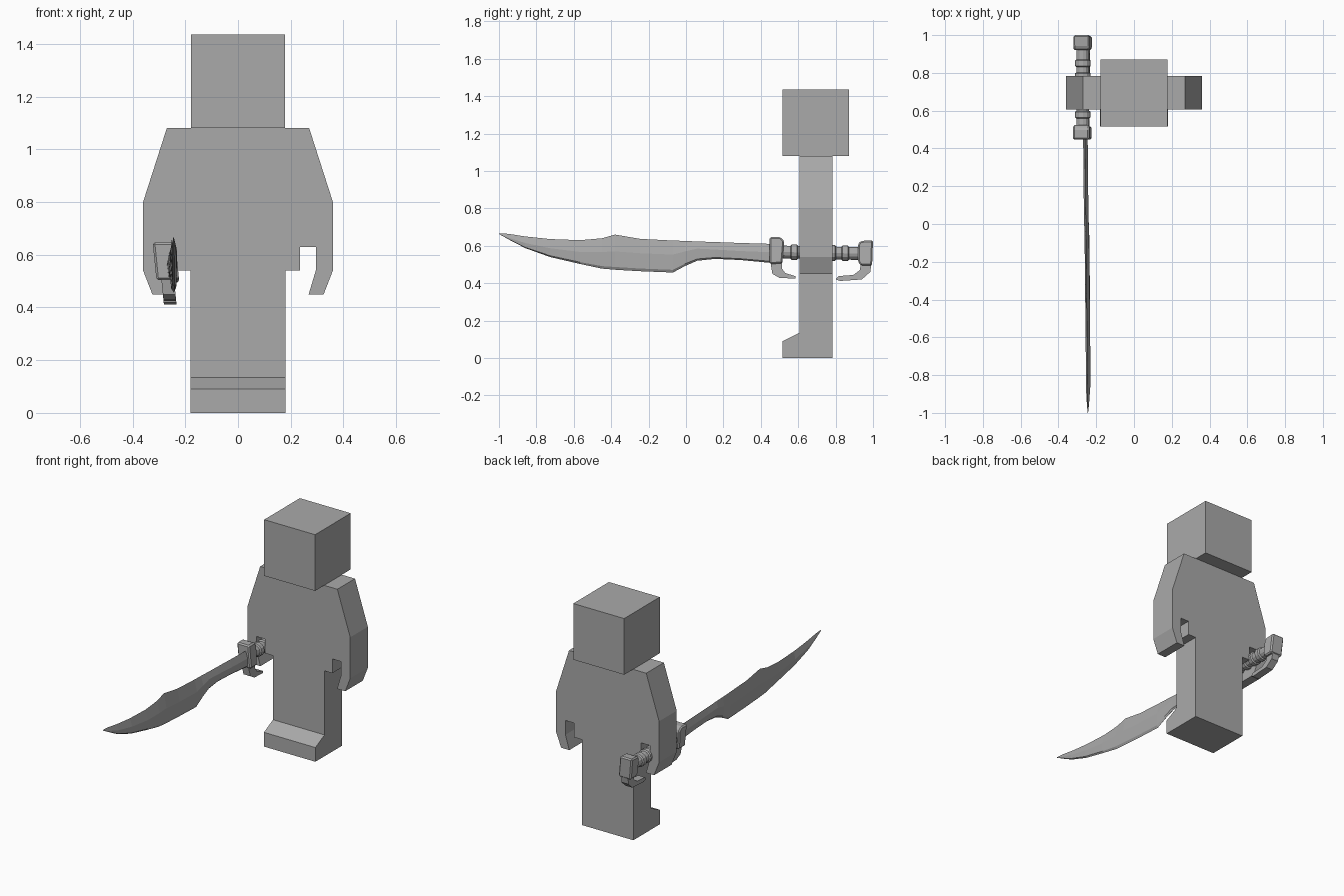
import bpy, bmesh, math

grey = bpy.data.materials.new("plain grey")
grey.diffuse_color = (0.4, 0.4, 0.4, 1)


def finish(name, bm):
    bmesh.ops.recalc_face_normals(bm, faces=bm.faces)
    mesh = bpy.data.meshes.new(name)
    bm.to_mesh(mesh)
    bm.free()
    mesh.materials.append(grey)
    obj = bpy.data.objects.new(name, mesh)
    bpy.context.collection.objects.link(obj)
    return obj


def loft(name, rings):
    """Skin equal-length closed rings and cap both ends."""
    bm = bmesh.new()
    vs = [[bm.verts.new(p) for p in ring] for ring in rings]
    n = len(rings[0])
    for a, b in zip(vs, vs[1:]):
        for i in range(n):
            j = (i + 1) % n
            bm.faces.new((a[i], a[j], b[j], b[i]))
    bm.faces.new(vs[0])
    bm.faces.new(vs[-1])
    return finish(name, bm)


def side_prism(name, yz, half, x=0.0, roll=0.0):
    """Extrude a side profile along x; roll leans it sideways with height."""
    return loft(name, [[(x + s * half - roll * (z - 0.56), y, z) for y, z in yz]
                       for s in (-1, 1)])


# Body: torso, arms and legs as one mirrored front profile
half = [(0.27, 1.08), (0.36, 0.80), (0.36, 0.54), (0.325, 0.45), (0.268, 0.45),
        (0.295, 0.54), (0.295, 0.63), (0.235, 0.63), (0.235, 0.54),
        (0.18, 0.54), (0.18, 0)]
outline = half + [(-x, z) for x, z in reversed(half)]
loft("body", [[(x, y, z) for x, z in outline] for y in (0.607, 0.783)])

# Head and feet
side_prism("head", [(0.516, 1.08), (0.872, 1.08), (0.872, 1.435), (0.516, 1.435)], 0.178)
side_prism("feet", [(0.516, 0), (0.607, 0), (0.607, 0.135), (0.516, 0.09)], 0.18)

# Blade: y, top edge, ridge, lower edge
sections = [(0.46, 0.61, 0.565, 0.508), (0.29, 0.615, 0.572, 0.524),
            (0.155, 0.62, 0.58, 0.53), (0.06, 0.623, 0.585, 0.52),
            (-0.005, 0.626, 0.57, 0.492), (-0.07, 0.628, 0.553, 0.457),
            (-0.245, 0.637, 0.56, 0.464), (-0.38, 0.66, 0.57, 0.472),
            (-0.45, 0.64, 0.567, 0.478), (-0.567, 0.63, 0.567, 0.503),
            (-0.727, 0.636, 0.587, 0.54), (-0.86, 0.65, 0.615, 0.588),
            (-0.95, 0.664, 0.643, 0.635), (-1.0, 0.667, 0.665, 0.663)]
rings = []
for y, top, ridge, low in sections:
    t = 0.012 if y > -0.9 else 0.012 * max(0.1, (y + 1) / 0.1)
    cx = -0.251 - 0.013 * y
    bevel = low + 0.15 * (ridge - low)
    ring = [(0, top), (t, ridge), (0.7 * t, bevel), (0, low),
            (-0.7 * t, bevel), (-t, ridge)]
    rings.append([(cx + x - 0.06 * (z - 0.56), y, z) for x, z in ring])
loft("blade", rings)

# Grip: ringed 12-sided handle
profile = [(0.51, 0.034)]
for k in range(5):
    y = 0.565 + 0.068 * k
    profile += [(y - 0.006, 0.034), (y, 0.042), (y + 0.028, 0.042), (y + 0.034, 0.034)]
profile.append((0.935, 0.034))
loft("grip", [[(-0.271 + r * math.cos(a * math.pi / 6), y,
                0.577 - 0.02 * y + r * math.sin(a * math.pi / 6))
               for a in range(12)] for y, r in profile])

# Guard and pommel blocks, each with a narrower hook
blocks = {
    "guard": [(0.447, 0.647), (0.505, 0.647), (0.525, 0.625), (0.515, 0.505), (0.447, 0.503)],
    "pommel": [(0.935, 0.626), (1.0, 0.63), (0.995, 0.495), (0.935, 0.495),
               (0.92, 0.513), (0.92, 0.61)]}
hooks = {
    "guard_hook": [(0.45, 0.52), (0.515, 0.52), (0.512, 0.48), (0.53, 0.455), (0.585, 0.437),
                   (0.585, 0.425), (0.50, 0.428), (0.462, 0.45)],
    "pommel_hook": [(0.935, 0.51), (0.993, 0.51), (0.985, 0.46), (0.94, 0.42), (0.825, 0.412),
                    (0.80, 0.42), (0.815, 0.438), (0.895, 0.444), (0.93, 0.47)]}
for name, pts in blocks.items():
    obj = side_prism(name, pts, 0.043, -0.272, 0.1)
    mod = obj.modifiers.new("chamfer", "BEVEL")
    mod.width = 0.008
    mod.segments = 1
for name, pts in hooks.items():
    side_prism(name, pts, 0.024, -0.272, 0.1)
